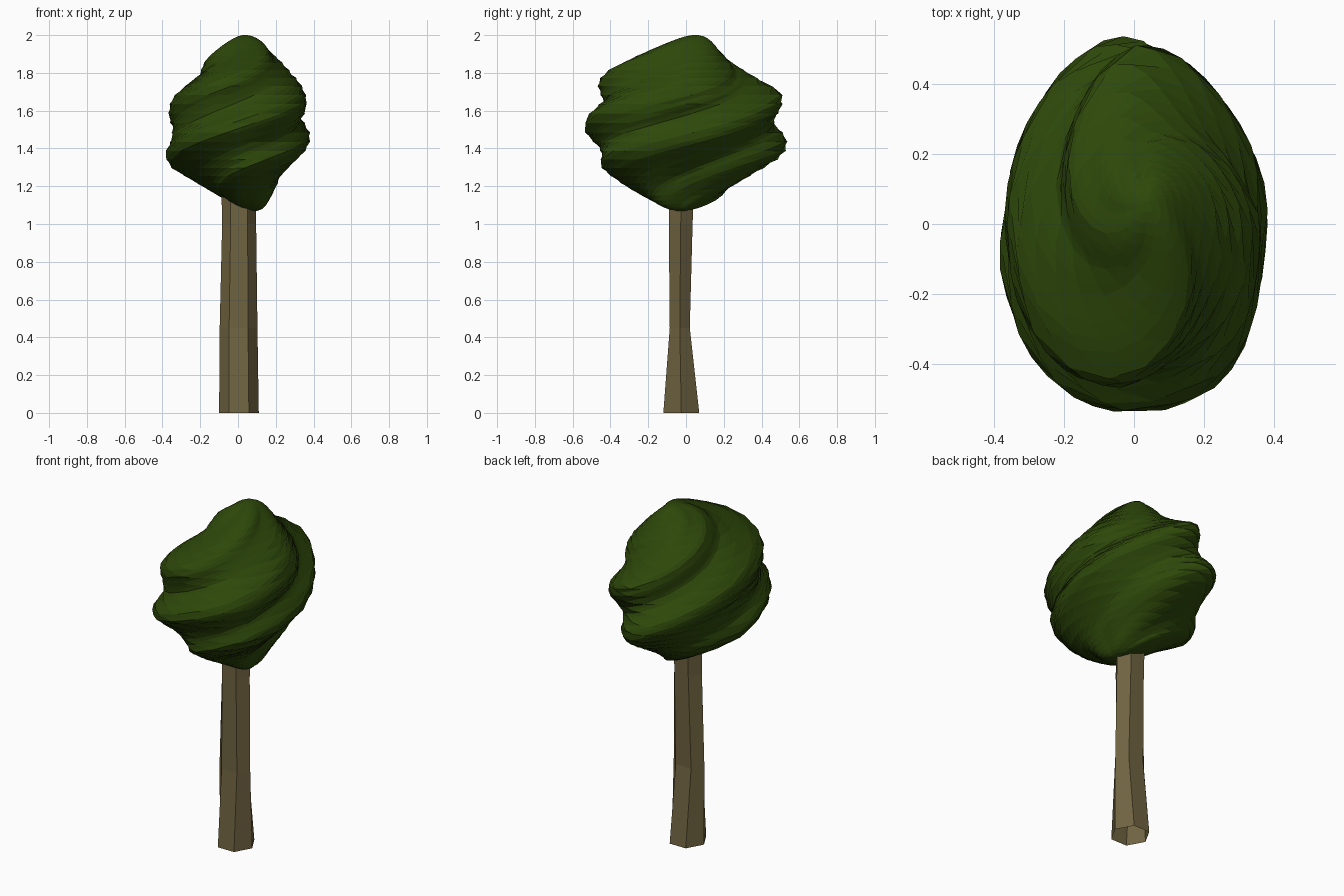
import bpy, bmesh
from math import sin, cos, pi, sqrt, floor

if "Cube" in bpy.data.objects:
    bpy.data.objects.remove(bpy.data.objects["Cube"])


def material(name, rgb):
    m = bpy.data.materials.new(name)
    m.diffuse_color = (*rgb, 1)
    m.use_nodes = True
    m.node_tree.nodes["Principled BSDF"].inputs["Base Color"].default_value = m.diffuse_color
    return m


def loft(name, rings, mat, capped=True):
    """Skin a stack of equal-length rings, optionally capping both ends."""
    bm = bmesh.new()
    rows = [[bm.verts.new(p) for p in r] for r in rings]
    n = len(rows[0])
    for a, b in zip(rows, rows[1:]):
        for i in range(n):
            j = (i + 1) % n
            bm.faces.new((a[i], a[j], b[j], b[i]))
    if capped:
        bm.faces.new(rows[0][::-1])
        bm.faces.new(rows[-1])
    me = bpy.data.meshes.new(name)
    bm.to_mesh(me)
    bm.free()
    me.materials.append(mat)
    ob = bpy.data.objects.new(name, me)
    bpy.context.collection.objects.link(ob)
    return ob


# Trunk: bent, open six-sided column (z, centre x, centre y, half width, half depth)
trunk = [(0, .005, -.025, .105, .095), (.45, .003, -.033, .1, .053),
         (1.0, .006, -.028, .09, .063), (1.15, .005, -.025, .092, .065)]
loft("trunk", [[(cx + rx * cos(k * pi / 3), cy + ry * sin(k * pi / 3) / sin(pi / 3), z)
                for k in range(6)] for z, cx, cy, rx, ry in trunk],
     material("bark", (.16, .125, .052)), capped=False)

# Foliage: ellipsoid with three helical grooves; outlines (z, reach) on four sides
ZC, HZ, AX, AY, RISE = 1.535, .465, .39, .54, .21
PX = [(1.1, .14), (1.2, .2), (1.27, .22), (1.33, .29), (1.42, .38), (1.47, .385),
      (1.55, .34), (1.58, .33), (1.62, .36), (1.68, .365), (1.75, .33), (1.85, .24), (1.96, .12)]
PY = [(1.1, .1), (1.19, .22), (1.3, .42), (1.35, .5), (1.4, .54), (1.45, .535), (1.52, .47),
      (1.57, .475), (1.64, .51), (1.7, .51), (1.8, .32), (1.85, .23), (1.9, .19), (1.97, .12)]
NX = [(1.1, 0), (1.15, .1), (1.2, .18), (1.3, .36), (1.36, .39), (1.43, .355), (1.52, .35),
      (1.58, .37), (1.65, .36), (1.71, .3), (1.78, .2), (1.85, .17), (1.9, .14), (1.97, .04)]
NY = [(1.1, .14), (1.15, .22), (1.2, .32), (1.28, .44), (1.35, .445), (1.4, .46), (1.5, .54),
      (1.55, .53), (1.6, .47), (1.64, .43), (1.68, .44), (1.75, .465), (1.8, .44), (1.85, .33),
      (1.92, .14), (1.97, .05)]
SIDES = [(PX, 1, 0), (PY, 0, 1), (NX, -1, 0), (NY, 0, -1)]
BULGE = (-.06, -.04, .02, .08)      # plan fullness between the four sides


def axis(z):
    s = (z - ZC) / HZ
    w = s ** 4
    return (.09 * w, -.03 * w) if s < 0 else (.035 * w, .05 * w)


def ratio(k, z):
    """Outline of side k relative to the plain ellipsoid."""
    prof, dx, dy = SIDES[k % 4]
    z = min(max(z, prof[0][0]), prof[-1][0])
    for (z0, r0), (z1, r1) in zip(prof, prof[1:]):
        if z <= z1:
            r = r0 + (r1 - r0) * (z - z0) / (z1 - z0)
            break
    cx, cy = axis(z)
    r -= cx * dx + cy * dy
    return r / ((AX if dx else AY) * sqrt(1 - ((z - ZC) / HZ) ** 2))


SEG, RINGS = 42, 28
rings = []
for i in range(RINGS + 1):
    phi = -pi / 2 * .96 + pi * .96 * i / RINGS
    z = ZC + HZ * sin(phi) / sin(pi / 2 * .96)
    cx, cy = axis(z)
    ring = []
    for j in range(SEG):
        # columns twist with the grooves so edges run along the ridges
        u = (4 * j / SEG + (z - ZC) / RISE) % 4
        k = floor(u)
        t = u - k
        q = (1 - t) * ratio(k, z - RISE * t) + t * ratio(k + 1, z + RISE * (1 - t))
        a = u * pi / 2
        e = cos(phi) * q * (1 + BULGE[k % 4] * sin(2 * a) ** 2)
        ring.append((cx + AX * e * cos(a), cy + AY * e * sin(a), z))
    rings.append(ring)
loft("foliage", rings, material("leaves", (.027, .065, .003)))
